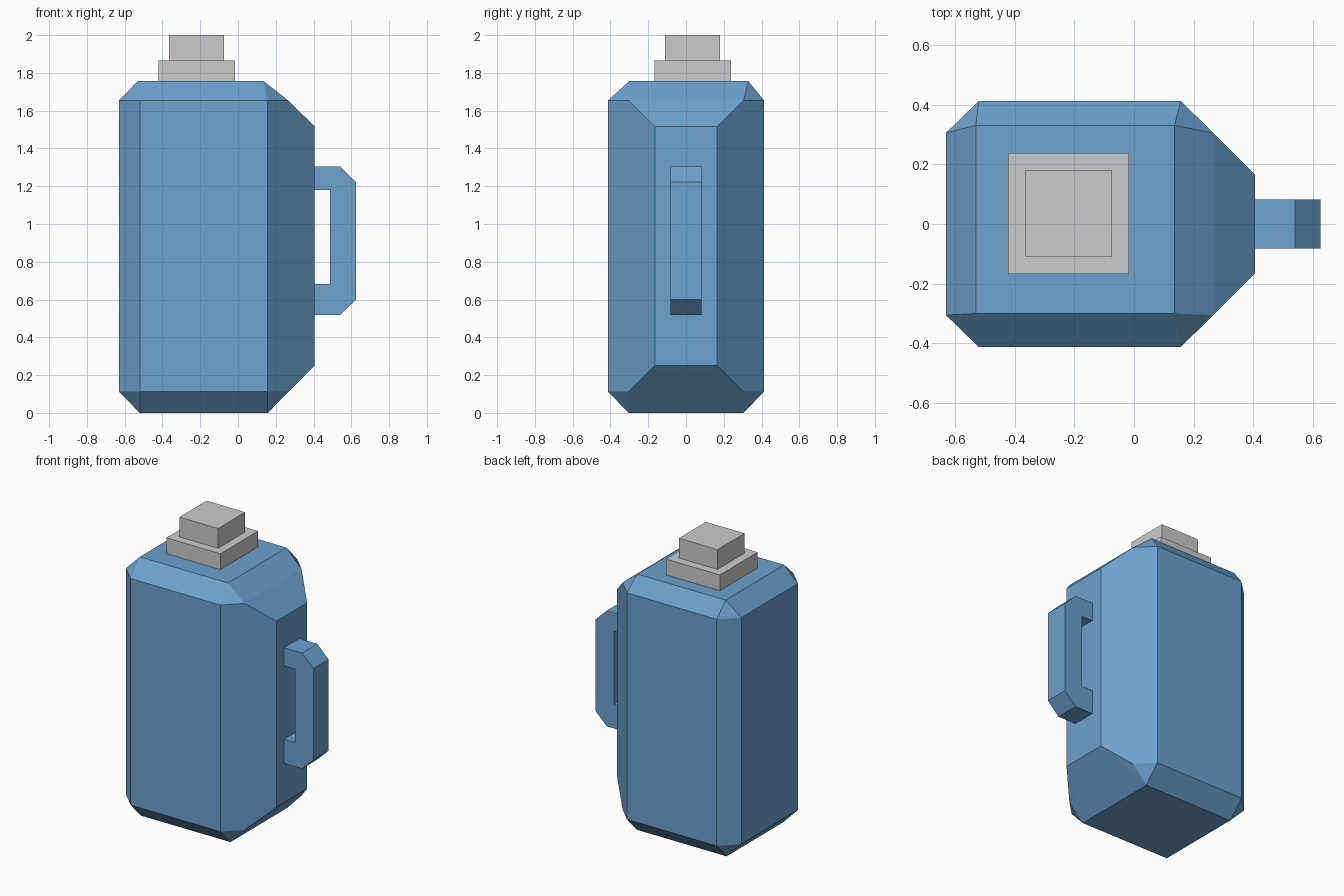
import bpy, bmesh, math
from mathutils import Vector

if "Cube" in bpy.data.objects:
    bpy.data.objects.remove(bpy.data.objects["Cube"])


def new_object(name, bm, material=None):
    bmesh.ops.recalc_face_normals(bm, faces=bm.faces[:])
    mesh = bpy.data.meshes.new(name)
    bm.to_mesh(mesh)
    bm.free()
    obj = bpy.data.objects.new(name, mesh)
    bpy.context.collection.objects.link(obj)
    if material:
        mesh.materials.append(material)
    return obj


def box(name, lo, hi):
    bm = bmesh.new()
    bmesh.ops.create_cube(bm, size=1)
    for v in bm.verts:
        v.co = Vector([lo[i] + (v.co[i] + 0.5) * (hi[i] - lo[i]) for i in range(3)])
    return new_object(name, bm)


blue = bpy.data.materials.new("blue_plastic")
blue.diffuse_color = (0.15, 0.36, 0.62, 1)
blue.use_nodes = True
blue.node_tree.nodes["Principled BSDF"].inputs["Base Color"].default_value = blue.diffuse_color

# Bottle body: faceted convex block, mirrored front to back
half = [
    (-0.52, 0.305, 0), (0.157, 0.305, 0),
    (-0.63, 0.305, 0.112), (-0.52, 0.412, 0.112), (0.157, 0.412, 0.112), (0.265, 0.305, 0.112),
    (0.405, 0.165, 0.25), (0.405, 0.165, 1.517),
    (-0.63, 0.305, 1.655), (-0.52, 0.412, 1.655), (0.157, 0.412, 1.655), (0.265, 0.305, 1.655),
]
bm = bmesh.new()
for x, y, z in half:
    bm.verts.new((x, y, z))
    bm.verts.new((x, -y, z))
# Top rim sits slightly off centre
for x in (-0.53, 0.135):
    for y in (-0.30, 0.33):
        bm.verts.new((x, y, 1.757))
bmesh.ops.convex_hull(bm, input=bm.verts[:])
bmesh.ops.dissolve_limit(bm, angle_limit=math.radians(1.5), verts=bm.verts[:], edges=bm.edges[:])
new_object("bottle_body", bm, blue)

# Handle: C-shaped profile extruded across y
profile = [(0.40, 1.305), (0.54, 1.305), (0.625, 1.222), (0.625, 0.60), (0.54, 0.517),
           (0.40, 0.517), (0.40, 0.682), (0.487, 0.682), (0.487, 1.18), (0.40, 1.18)]
bm = bmesh.new()
face = bm.faces.new([bm.verts.new((x, -0.082, z)) for x, z in profile])
ext = bmesh.ops.extrude_face_region(bm, geom=[face])
bmesh.ops.translate(bm, vec=(0, 0.164, 0),
                    verts=[g for g in ext["geom"] if isinstance(g, bmesh.types.BMVert)])
new_object("handle", bm, blue)

# Stepped cap
box("cap_collar", (-0.422, -0.167, 1.75), (-0.016, 0.238, 1.865))
box("cap_top", (-0.364, -0.11, 1.86), (-0.073, 0.181, 2.0))
